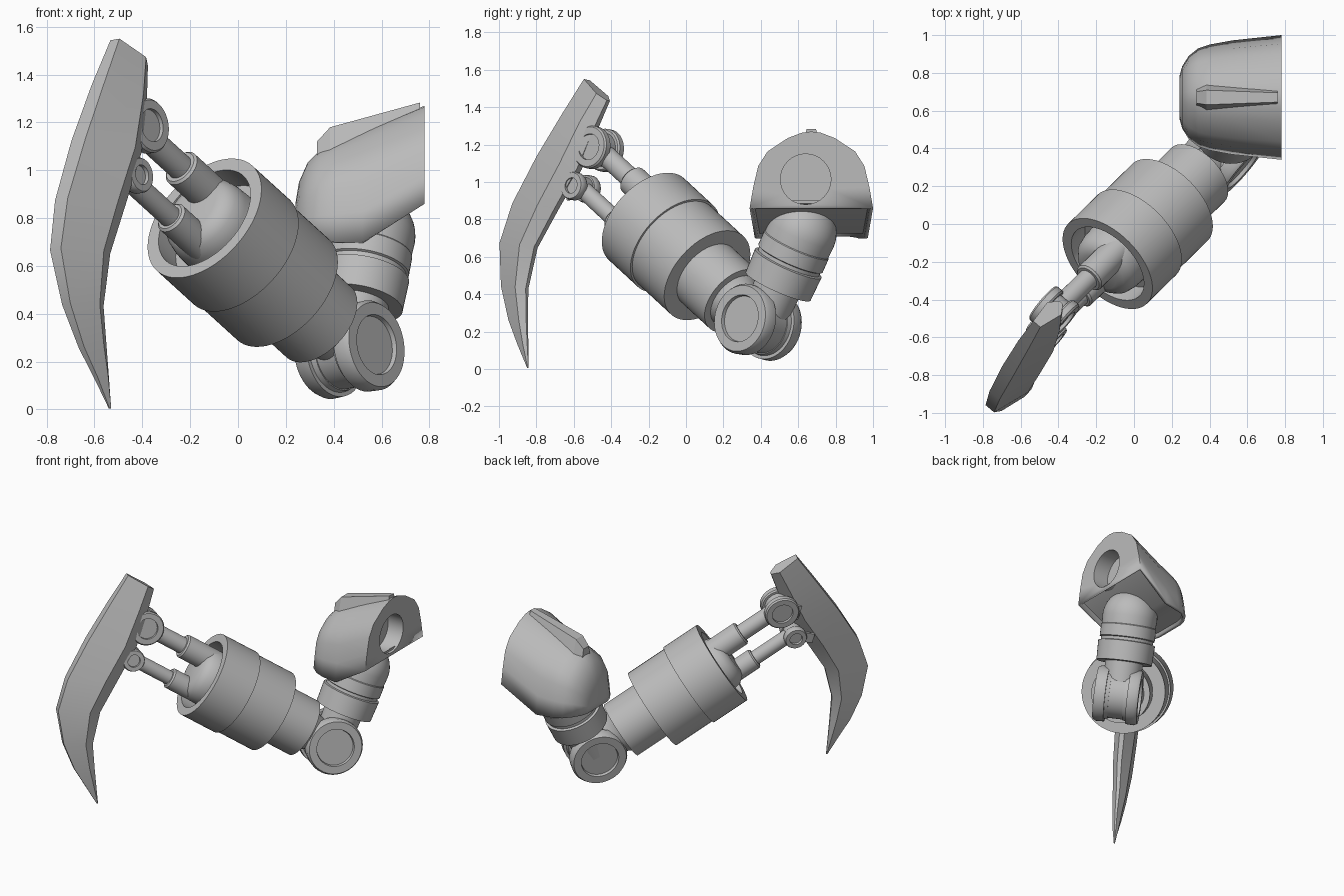
import bpy, bmesh, math
from mathutils import Vector

cube = bpy.data.objects.get("Cube")
if cube:
    bpy.data.objects.remove(cube)

# Single grey finish
grey = bpy.data.materials.new("plain grey")
grey.use_nodes = True
grey.diffuse_color = (0.5, 0.5, 0.5, 1)
grey.node_tree.nodes["Principled BSDF"].inputs["Base Color"].default_value = (0.5, 0.5, 0.5, 1)

# Joint centres and main directions
ELBOW = Vector((0.465, 0.385, 0.25))
RIM = Vector((-0.14, -0.21, 0.80))
BALL = Vector((0.565, 0.62, 0.78))
FORE = (ELBOW - RIM).normalized()
UPPER = (BALL - ELBOW).normalized()
PIN = FORE.cross(UPPER).normalized()
if PIN.x < 0:
    PIN = -PIN


def finish(name, bm, angle=35):
    bmesh.ops.recalc_face_normals(bm, faces=bm.faces[:])
    mesh = bpy.data.meshes.new(name)
    bm.to_mesh(mesh)
    bm.free()
    mesh.materials.append(grey)
    mesh.shade_smooth()
    mesh.set_sharp_from_angle(angle=math.radians(angle))
    obj = bpy.data.objects.new(name, mesh)
    bpy.context.collection.objects.link(obj)
    return obj


def lathe(name, origin, axis, profile, segs=48):
    """Revolve (radius, distance) points about an axis."""
    bm = bmesh.new()
    rot = axis.to_track_quat('Z', 'Y')
    rings = []
    for r, t in profile:
        n = segs if r > 0 else 1
        rings.append([bm.verts.new(origin + rot @ Vector((
            r * math.cos(math.tau * k / segs), r * math.sin(math.tau * k / segs), t)))
            for k in range(n)])
    for a, b in zip(rings, rings[1:]):
        for k in range(segs):
            j = (k + 1) % segs
            quad = [a[k % len(a)], a[j % len(a)], b[j % len(b)], b[k % len(b)]]
            bm.faces.new(list(dict.fromkeys(quad)))
    return finish(name, bm)


def rod(name, origin, axis, r, t0, t1, segs=32):
    return lathe(name, origin, axis, [(0, t0), (r, t0), (r, t1), (0, t1)], segs)


def loft(name, sections, angle=35):
    bm = bmesh.new()
    rows = [[bm.verts.new(p) for p in s] for s in sections]
    n = len(rows[0])
    for a, b in zip(rows, rows[1:]):
        for k in range(n):
            j = (k + 1) % n
            bm.faces.new((a[k], a[j], b[j], b[k]))
    bm.faces.new(rows[0])
    bm.faces.new(rows[-1])
    return finish(name, bm, angle)


def on_plane(y, z, n=0.145):
    """Point on the arm's working plane, given y and z."""
    return Vector(((n - PIN.y * y - PIN.z * z) / PIN.x, y, z))


# Forearm housing: open cup, stepped barrel, neck into the elbow
lathe("forearm_barrel", RIM, FORE, [
    (0, 0.12), (0.24, 0.12), (0.24, 0), (0.297, 0), (0.297, 0.26), (0.285, 0.26),
    (0.285, 0.55), (0.2, 0.55), (0.2, 0.8), (0.16, 0.8), (0.12, 0.87), (0.12, 1.0),
    (0, 1.0)], 64)
lathe("forearm_core", RIM, FORE, [
    (0, -0.075), (0.11, -0.075), (0.15, -0.06), (0.178, -0.025), (0.19, 0.03),
    (0.195, 0.13), (0, 0.13)])

# Elbow: centre drum between two recessed side discs
rod("elbow_drum", ELBOW, PIN, 0.16, -0.07, 0.07, 48)
for side, axis in (("left", PIN), ("right", -PIN)):
    lathe(side + "_elbow_disc", ELBOW, axis, [
        (0, 0.05), (0.165, 0.05), (0.17, 0.075), (0.188, 0.075), (0.19, 0.13),
        (0.178, 0.152), (0.127, 0.152), (0.123, 0.132), (0, 0.132)])

# Upper arm: neck, two collars and a round shoulder end
ball_len = (BALL - ELBOW).length - 0.06
ball_arc = [(0.187 * math.cos(a), ball_len + 0.187 * math.sin(a))
            for a in (math.pi / 2 * k / 10 for k in range(10))]
lathe("upper_arm", ELBOW + Vector((0, 0.022, 0)), UPPER, [
    (0, 0), (0.12, 0), (0.13, 0.215), (0.19, 0.215), (0.194, 0.35), (0.178, 0.355),
    (0.178, 0.375), (0.188, 0.38), (0.188, 0.46), (0.184, 0.465)]
    + ball_arc + [(0, ball_len + 0.187)])

# Two piston rods with hinges on the blade
for label, y, z, big, pin_r, collar in (("upper", -0.467, 1.177, 0.115, 0.07, 0.082),
                                        ("lower", -0.562, 0.97, 0.075, 0.042, 0.07)):
    hinge = on_plane(y, z)
    rod(label + "_piston", hinge, FORE, collar * 0.68, 0, 0.55)
    lathe(label + "_piston_collar", hinge, FORE, [
        (0, 0.3), (collar - 0.01, 0.3), (collar, 0.31), (collar, 0.55), (0, 0.55)], 32)
    rod(label + "_rod_eye", hinge, PIN, big * 0.8, -0.035, 0.035)
    foot = on_plane(y - 0.1, z - 0.03) - hinge
    up = foot.cross(PIN).normalized() * big * 0.45
    for side, axis in (("left", PIN), ("right", -PIN)):
        lathe(f"{label}_{side}_hinge_ring", hinge, axis, [
            (0, 0.03), (big * 0.93, 0.03), (big, 0.04), (big, 0.073), (big * 0.93, 0.083),
            (pin_r, 0.083), (pin_r, 0.065), (0, 0.065)], 32)
        near, far = axis * 0.033, axis * 0.05
        loft(f"{label}_{side}_hinge_lug", [
            [q + up + near, q + up + far, q - up + far, q - up + near]
            for q in (hinge, hinge + foot)])

# Curved blade: outer edge, inner edge, half thickness, then sideways drift of each edge
stations = [((-0.848, 0.005), (-0.842, 0.005), 0.004, 0.135, 0.137),
            ((-0.895, 0.13), (-0.846, 0.13), 0.02, 0.142, 0.148),
            ((-0.94, 0.26), (-0.85, 0.26), 0.03, 0.142, 0.16),
            ((-0.975, 0.44), (-0.85, 0.43), 0.045, 0.142, 0.172),
            ((-0.978, 0.67), (-0.803, 0.65), 0.06, 0.142, 0.192),
            ((-0.907, 0.88), (-0.69, 0.86), 0.07, 0.145, 0.198),
            ((-0.775, 1.13), (-0.57, 1.07), 0.078, 0.15, 0.198),
            ((-0.64, 1.36), (-0.48, 1.29), 0.07, 0.157, 0.19),
            ((-0.53, 1.547), (-0.415, 1.435), 0.05, 0.167, 0.175)]
blade = []
for outer, inner, half, outer_drift, inner_drift in stations:
    o, i = on_plane(*outer, outer_drift), on_plane(*inner, inner_drift)
    m, w = o.lerp(i, 0.72), PIN * half
    blade.append([o + w * 0.5, m + w, i + w * 0.25, i - w * 0.25, m - w, o - w * 0.5])
loft("blade", blade, 30)

# Shoulder cover: dome shell with a blind socket in its flat end
CY = 0.67
half_arch = [(-1, 0), (-0.94, 0.28), (-0.86, 0.55), (-0.71, 0.74), (-0.38, 0.915), (-0.15, 0.985)]
arch = half_arch + [(0, 1)] + [(-a, b) for a, b in reversed(half_arch)]
cover_sections = ((0.78, 0.33, 0.86, 1.27), (0.52, 0.302, 0.7, 1.162),
                  (0.4, 0.28, 0.7, 1.11), (0.34, 0.26, 0.705, 1.08),
                  (0.29, 0.22, 0.71, 1.03), (0.255, 0.165, 0.71, 0.95),
                  (0.24, 0.11, 0.71, 0.86))
bm = bmesh.new()
rows = [[bm.verts.new((x, CY + a * w, low + b * (high - low))) for a, b in arch]
        for x, w, low, high in cover_sections]
for a, b in zip(rows, rows[1:]):
    for k in range(len(arch) - 1):
        bm.faces.new((a[k], a[k + 1], b[k + 1], b[k]))
bm.faces.new(rows[-1])
socket = [[bm.verts.new((x, 0.64 + 0.135 * math.cos(math.tau * k / 32),
                         1.015 + 0.135 * math.sin(math.tau * k / 32))) for k in range(32)]
          for x in (0.78, 0.66)]
border = [bm.edges.new((socket[0][k - 1], socket[0][k])) for k in range(32)]
end = rows[0]
for k in range(len(end)):
    border.append(bm.edges.get((end[k - 1], end[k])) or bm.edges.new((end[k - 1], end[k])))
bmesh.ops.triangle_fill(bm, edges=border, use_beauty=True)
for k in range(32):
    bm.faces.new((socket[0][k - 1], socket[0][k], socket[1][k], socket[1][k - 1]))
bm.faces.new(socket[1])
cover = finish("shoulder_cover", bm, 40)
wall = cover.modifiers.new("wall", 'SOLIDIFY')
wall.thickness = 0.022
wall.offset = -1

# Recessed floor closing the underside of the cover
loft("cover_floor", [
    [(x, CY - w + 0.015, low + 0.025), (x, CY + w - 0.015, low + 0.025),
     (x, CY + w - 0.02, low + 0.04), (x, CY - w + 0.02, low + 0.04)]
    for x, w, low in ((min(x, 0.765), w, low) for x, w, low, high in cover_sections[:-1])])

# Raised fin on the cover
loft("cover_fin", [
    [(x, CY - w, low), (x, CY - w * 0.55, top), (x, CY + w * 0.55, top), (x, CY + w, low)]
    for x, w, low, top in ((0.33, 0.055, 1.0, 1.12), (0.385, 0.07, 1.07, 1.18),
                           (0.76, 0.045, 1.22, 1.283))], 20)
